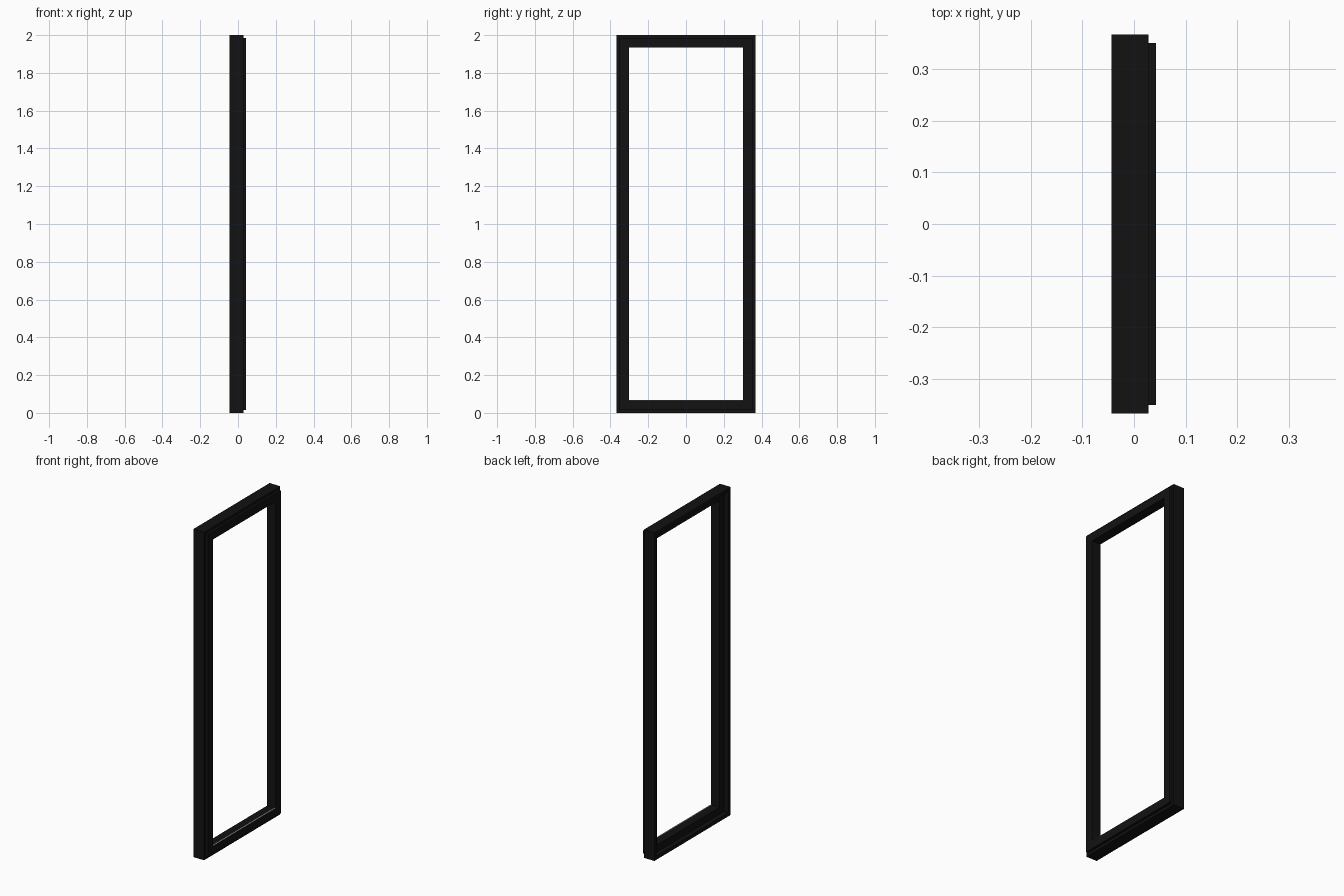
import bpy, bmesh

if "Cube" in bpy.data.objects:
    bpy.data.objects.remove(bpy.data.objects["Cube"])

HALF_W, HEIGHT = 0.367, 2.0


def material(name, rgb):
    m = bpy.data.materials.new(name)
    m.diffuse_color = (*rgb, 1)
    m.use_nodes = True
    m.node_tree.nodes["Principled BSDF"].inputs["Base Color"].default_value = m.diffuse_color
    return m


def add_object(name, bm, mat):
    bmesh.ops.recalc_face_normals(bm, faces=bm.faces)
    me = bpy.data.meshes.new(name)
    bm.to_mesh(me)
    bm.free()
    me.materials.append(mat)
    ob = bpy.data.objects.new(name, me)
    bpy.context.collection.objects.link(ob)
    return ob


def swept_frame(name, profile, mat):
    """Sweep a closed (x, inset) profile round the rectangle with mitred corners."""
    bm = bmesh.new()
    rings = []
    for sy, top in ((-1, 0), (1, 0), (1, 1), (-1, 1)):
        rings.append([bm.verts.new((x, sy * (HALF_W - d), HEIGHT - d if top else d))
                      for x, d in profile])
    n = len(profile)
    for i in range(4):
        a, b = rings[i], rings[(i + 1) % 4]
        for j in range(n):
            k = (j + 1) % n
            bm.faces.new((a[j], a[k], b[k], b[j]))
    return add_object(name, bm, mat)


def box(name, lo, hi, mat):
    bm = bmesh.new()
    bmesh.ops.create_cube(bm, size=1)
    for v in bm.verts:
        v.co = [lo[i] + (v.co[i] + 0.5) * (hi[i] - lo[i]) for i in range(3)]
    return add_object(name, bm, mat)


black = material("black", (0.006, 0.006, 0.006))
grey = material("grey", (0.45, 0.45, 0.45))

# Frame: stepped outer edge on one face, glazing rebate on the other
swept_frame("window_frame", [
    (-0.044, 0), (0.028, 0), (0.028, 0.016), (0.043, 0.016),
    (0.043, 0.065), (-0.016, 0.065), (-0.016, 0.022), (-0.044, 0.022)], black)

# Thin pale strip along the sill edge
box("sill_strip", (0.036, -0.302, 0.064), (0.042, 0.302, 0.067), grey)
